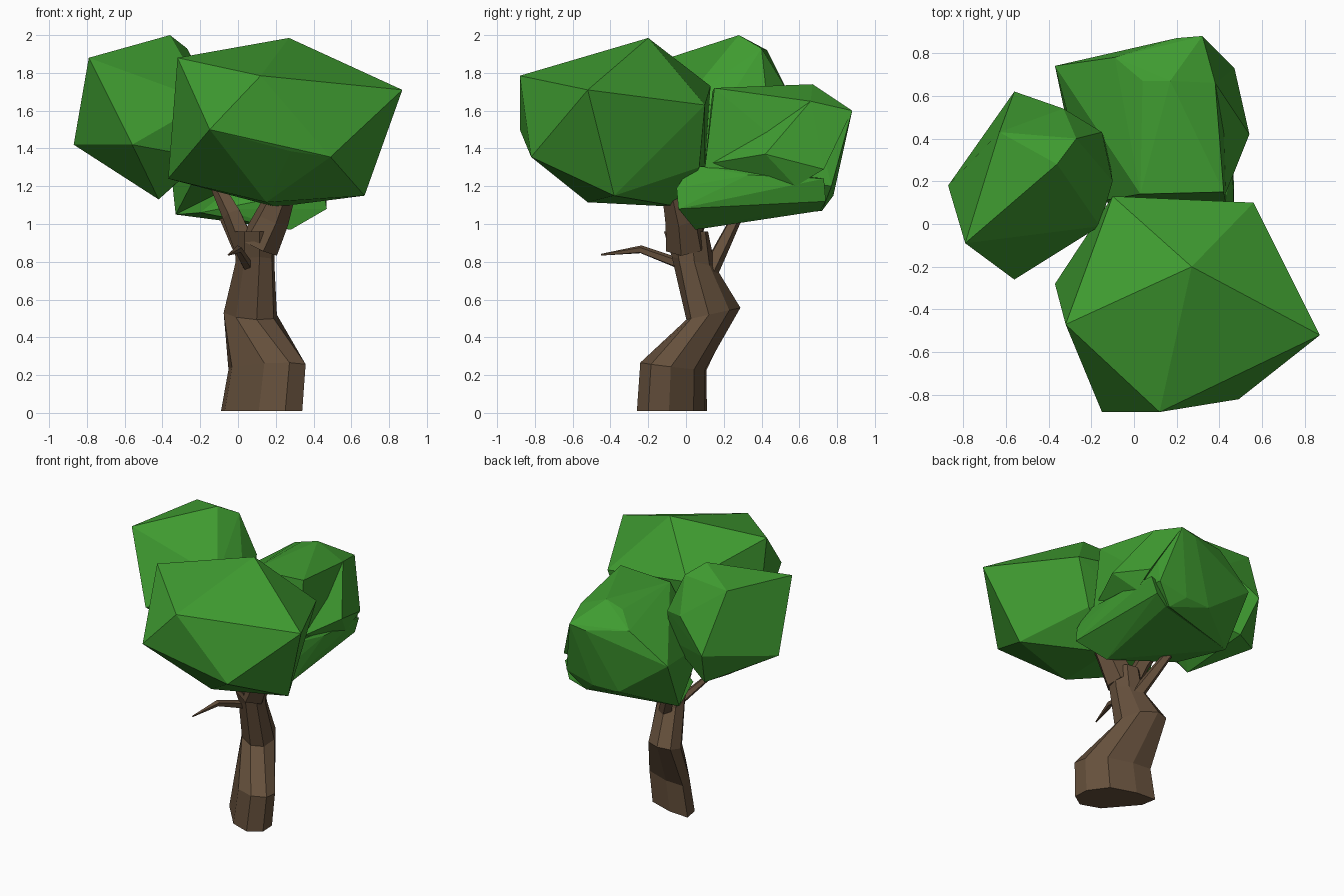
import bpy, bmesh, math
from mathutils import Vector


def material(name, color):
    m = bpy.data.materials.new(name)
    m.diffuse_color = color
    return m


BARK = material("bark", (0.13, 0.08, 0.045, 1))
LEAF = material("leaf", (0.05, 0.33, 0.03, 1))


def finish(bm, name, mat):
    bmesh.ops.recalc_face_normals(bm, faces=bm.faces)
    me = bpy.data.meshes.new(name)
    bm.to_mesh(me)
    bm.free()
    me.materials.append(mat)
    ob = bpy.data.objects.new(name, me)
    bpy.context.collection.objects.link(ob)
    return ob


def loft(name, rings):
    bm = bmesh.new()
    loops = [[bm.verts.new(p) for p in ring] for ring in rings]
    n = len(loops[0])
    for a, b in zip(loops, loops[1:]):
        for i in range(n):
            j = (i + 1) % n
            bm.faces.new((a[i], a[j], b[j], b[i]))
    bm.faces.new(loops[0][::-1])
    bm.faces.new(loops[-1])
    return finish(bm, name, BARK)


def branch(name, path, sides=5):
    """Tapered tube along (x, y, z, radius) points."""
    pts = [Vector(p[:3]) for p in path]
    rings = []
    for k, p in enumerate(pts):
        t = (pts[min(k + 1, len(pts) - 1)] - pts[max(k - 1, 0)]).normalized()
        u = t.cross(Vector((1, 0.2, 0.1))).normalized()
        v = t.cross(u)
        ring = []
        for i in range(sides):
            a = math.tau * i / sides
            ring.append(p + (u * math.cos(a) + v * math.sin(a)) * path[k][3])
        rings.append(ring)
    return loft(name, rings)


def hull(name, points):
    """Faceted clump of leaves."""
    bm = bmesh.new()
    for p in points:
        bm.verts.new(p)
    bmesh.ops.convex_hull(bm, input=bm.verts)
    loose = [v for v in bm.verts if not v.link_faces]
    bmesh.ops.delete(bm, geom=loose, context='VERTS')
    return finish(bm, name, LEAF)


# Trunk: lopsided foot outline, then tilted rings (x, y, z, rx, ry, slope, skew)
foot = [(0.335, -0.09), (0.24, 0.04), (0.06, 0.10), (-0.09, 0.11),
        (-0.07, 0.0), (0.11, -0.21), (0.25, -0.26), (0.34, -0.2)]
rings = [[(x, y, 0.01) for x, y in foot],
         [(0.035 + 0.95 * x, 0.005 + 0.95 * y, 0.24 - 0.12 * y - 0.02 * x) for x, y in foot]]
trunk = [(0.065, 0.145, 0.525, 0.145, 0.145, 0.22, 0.4),
         (0.09, 0.04, 0.80, 0.105, 0.115, -0.22, 0.2),
         (0.09, 0.0, 0.96, 0.105, 0.12, 0.0, 0.0)]
for x, y, z, rx, ry, s, skew in trunk:
    ring = []
    for i in range(8):
        a = math.tau * (i + 0.3) / 8
        dy = ry * math.sin(a - skew)
        ring.append((x + rx * math.cos(a), y + dy, z + s * dy))
    rings.append(ring)
loft("trunk", rings)

# Branches holding the leaf clumps
branch("front_branch", [(0.11, 0.0, 0.88, 0.11), (0.18, -0.02, 1.03, 0.095), (0.27, -0.08, 1.25, 0.06)], 6)
branch("left_branch", [(0.05, 0.02, 0.86, 0.065), (-0.03, 0.05, 1.05, 0.055), (-0.12, 0.15, 1.22, 0.035)])
branch("back_branch", [(0.09, 0.11, 0.72, 0.05), (0.0, 0.2, 0.9, 0.04), (-0.11, 0.31, 1.12, 0.025)])
branch("twig", [(0.05, -0.01, 0.78, 0.03), (0.0, -0.24, 0.865, 0.022), (-0.05, -0.45, 0.837, 0.005)])

# Front leaf clump
hull("front_leaves", [
    (0.27, -0.2, 1.985), (0.87, -0.52, 1.71), (-0.32, -0.47, 1.88), (0.12, -0.88, 1.785),
    (-0.15, -0.88, 1.5), (0.49, -0.82, 1.355), (0.28, -0.825, 1.385), (-0.37, -0.28, 1.24),
    (0.67, -0.38, 1.15), (0.15, -0.52, 1.115), (0.2, -0.03, 1.09), (0.56, 0.1, 1.63),
    (-0.1, 0.13, 1.73), (-0.12, 0.1, 1.3), (0.45, 0.07, 1.3)])

# Left leaf clump
hull("left_leaves", [
    (-0.36, 0.28, 2.0), (-0.87, 0.18, 1.42), (-0.79, -0.09, 1.88), (-0.56, -0.26, 1.42),
    (-0.42, 0.05, 1.13), (-0.18, -0.02, 1.35), (-0.16, -0.01, 1.65), (-0.63, 0.43, 1.92),
    (-0.56, 0.62, 1.5), (-0.33, 0.54, 1.70), (-0.27, 0.40, 1.93), (-0.15, 0.43, 1.65),
    (-0.1, 0.2, 1.62), (-0.12, 0.35, 1.4), (-0.5, 0.5, 1.25)])

# Back leaf clump: upper mass, side wedge and lower ledge
hull("back_leaves_upper", [
    (0.42, 0.15, 1.72), (0.43, 0.1, 1.3), (0.03, 0.14, 1.7), (0.38, 0.66, 1.65),
    (0.17, 0.67, 1.74), (0.04, 0.67, 1.7), (-0.09, 0.78, 1.62), (-0.37, 0.74, 1.42),
    (-0.33, 0.55, 1.05), (0.2, 0.87, 1.58), (0.32, 0.88, 1.6), (0.42, 0.77, 1.2),
    (0.3, 0.72, 1.07), (-0.2, 0.1, 1.3), (0.0, 0.77, 1.15), (0.2, 0.78, 1.15)])
hull("back_leaves_wedge", [
    (0.54, 0.42, 1.37), (0.38, 0.66, 1.65), (0.47, 0.73, 1.29), (0.32, 0.88, 1.6),
    (0.46, 0.58, 1.2), (0.3, 0.5, 1.4), (0.42, 0.12, 1.32)])
hull("back_leaves_ledge", [
    (0.28, 0.05, 0.97), (0.47, -0.04, 1.08), (0.45, -0.05, 1.19), (0.42, 0.03, 1.31),
    (0.46, 0.33, 1.26), (0.46, 0.73, 1.24), (0.42, 0.74, 1.12), (0.32, 0.71, 1.07),
    (-0.33, 0.55, 1.05), (-0.1, 0.15, 1.08), (0.1, 0.3, 1.3), (-0.2, 0.2, 1.06)])
